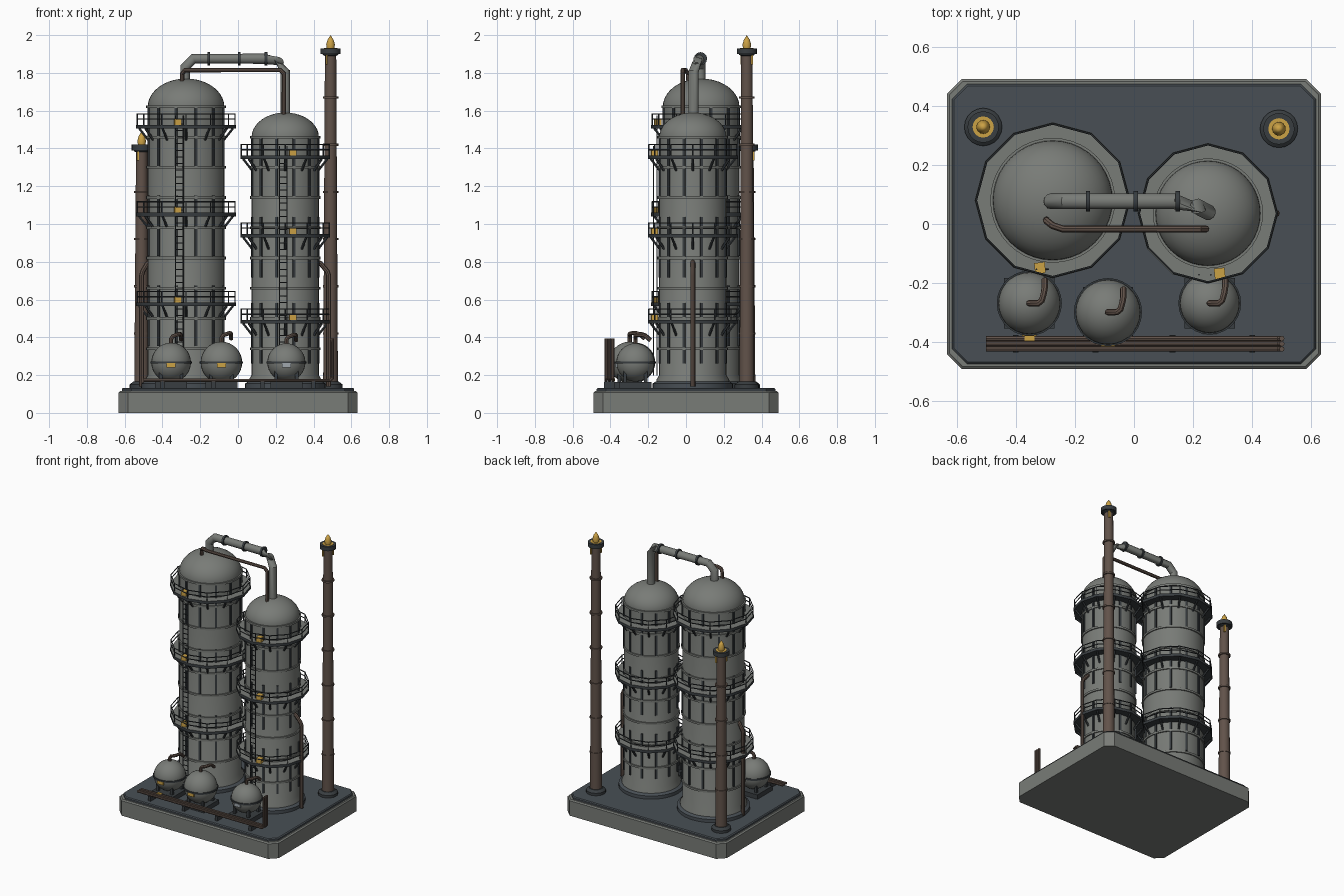
import bpy, bmesh, math
from mathutils import Vector, Matrix

if "Cube" in bpy.data.objects:
    bpy.data.objects.remove(bpy.data.objects["Cube"])


def material(name, rgb, metal=0.0):
    m = bpy.data.materials.new(name)
    m.use_nodes = True
    m.diffuse_color = (*rgb, 1)
    m.node_tree.nodes["Principled BSDF"].inputs["Base Color"].default_value = (*rgb, 1)
    return m


GREY = material("tank grey", (0.19, 0.2, 0.185))
DECK = material("deck slate", (0.065, 0.078, 0.09))
DARK = material("dark steel", (0.04, 0.047, 0.052))
BROWN = material("rusty brown", (0.12, 0.085, 0.068))
GOLD = material("gold", (0.6, 0.36, 0.06))
PALE = material("pale plate", (0.35, 0.39, 0.42))


def finish(name, bm, mats, loc=(0, 0, 0)):
    bmesh.ops.recalc_face_normals(bm, faces=bm.faces[:])
    me = bpy.data.meshes.new(name)
    bm.to_mesh(me)
    bm.free()
    return add(name, me, mats, loc)


def add(name, me, mats, loc=(0, 0, 0)):
    me.materials.clear()
    for m in mats:
        me.materials.append(m)
    me.shade_smooth()
    me.set_sharp_from_angle(angle=math.radians(32))
    ob = bpy.data.objects.new(name, me)
    ob.location = loc
    bpy.context.collection.objects.link(ob)
    return ob


def lathe(name, profile, loc, mat, segs=32, closed=False):
    """Spin an (r, z) profile around z."""
    bm = bmesh.new()
    vs = [bm.verts.new((r, 0, z)) for r, z in profile]
    ends = vs[1:] + ([vs[0]] if closed else [])
    edges = [bm.edges.new(p) for p in zip(vs, ends)]
    bmesh.ops.spin(bm, geom=vs + edges, cent=(0, 0, 0), axis=(0, 0, 1),
                   angle=math.tau, steps=segs, use_merge=True)
    bmesh.ops.remove_doubles(bm, verts=bm.verts[:], dist=1e-5)
    return finish(name, bm, [mat], loc)


def boxes(name, items, mat):
    """Boxes given as (centre, size, turn about z)."""
    bm = bmesh.new()
    for c, s, turn in items:
        mx = Matrix.Translation(c) @ Matrix.Rotation(turn, 4, "Z") @ Matrix.Diagonal((*s, 1))
        bmesh.ops.create_cube(bm, size=1, matrix=mx)
    return finish(name, bm, [mat])


def pipes(name, paths, r, mat, bend=0.0, loop=False, res=2):
    """Tubes along point paths, with corners cut by the bend length."""
    cu = bpy.data.curves.new(name, "CURVE")
    cu.dimensions, cu.bevel_depth, cu.bevel_resolution = "3D", r, res
    cu.use_fill_caps = True
    for path in paths:
        p = [Vector(q) for q in path]
        pts = [p[0]]
        for a, b, c in zip(p, p[1:], p[2:]):
            pts += [b + (a - b).normalized() * bend, b + (c - b).normalized() * bend] if bend else [b]
        pts.append(p[-1])
        sp = cu.splines.new("POLY")
        sp.points.add(len(pts) - 1)
        for v, q in zip(sp.points, pts):
            v.co = (*q, 1)
        sp.use_cyclic_u = loop
    tmp = bpy.data.objects.new(name + " path", cu)
    bpy.context.collection.objects.link(tmp)
    dg = bpy.context.evaluated_depsgraph_get()
    me = bpy.data.meshes.new_from_object(tmp.evaluated_get(dg))
    bpy.data.objects.remove(tmp)
    return add(name, me, [mat])


def slab(name, hx, hy, cut, z0, z1, bevel, mat):
    """Chamfered rectangular slab with a bevelled top."""
    bm = bmesh.new()
    xy = []
    for sx, sy in ((1, 1), (-1, 1), (-1, -1), (1, -1)):
        pair = [(sx * hx, sy * (hy - cut)), (sx * (hx - cut), sy * hy)]
        xy += pair if sx * sy > 0 else pair[::-1]
    f = bm.faces.new([bm.verts.new((x, y, z0)) for x, y in xy])
    top = bmesh.ops.extrude_face_region(bm, geom=[f])["geom"]
    bmesh.ops.translate(bm, vec=(0, 0, z1 - z0), verts=[v for v in top if isinstance(v, bmesh.types.BMVert)])
    rim = [e for e in bm.edges if all(v.co.z > z1 - 1e-4 for v in e.verts)]
    bmesh.ops.bevel(bm, geom=rim, offset=bevel, segments=1, affect="EDGES")
    return finish(name, bm, [mat])


# Foundation
slab("foundation", 0.632, 0.49, 0.05, 0, 0.115, 0.008, GREY)
slab("deck", 0.615, 0.473, 0.05, 0.11, 0.132, 0.006, DECK)


def tower(name, x, y, r, shoulder, top, out, levels, ladder_x, box_x):
    at = (x, y, 0)
    polar = lambda rad, a, z: (x + rad * math.cos(a), y + rad * math.sin(a), z)

    # Shell with a flattened dome and a footing
    arc = [i * math.pi / 20 for i in range(11)]
    dome = [(r * math.cos(a), shoulder + (top - shoulder) * math.sin(a)) for a in arc]
    lathe(name + " shell", [(r + 0.015, 0.14), (r + 0.015, 0.175), (r, 0.2)] + dome[:-1] + [(0, top)], at, GREY, 40)
    lathe(name + " footing", [(0, 0.13), (r + 0.035, 0.13), (r + 0.035, 0.155), (r + 0.02, 0.165), (0, 0.165)], at, DECK, 40)

    # Hoops and upright ribs
    z, i = shoulder, 0
    while z > 0.22:
        lathe(f"{name} hoop {i}", [(r - 0.01, z - 0.007), (r + 0.008, z - 0.007),
              (r + 0.008, z + 0.007), (r - 0.01, z + 0.007)], at, GREY, 40, True)
        z, i = z - 0.16, i + 1
    ribs = []
    for z in levels:
        lo, hi = max(z - 0.22, 0.2), min(z + 0.1, shoulder)
        for k in range(12):
            a = (k + 0.5) * math.tau / 12
            ribs.append((polar(r + 0.001, a, (lo + hi) / 2), (0.012, 0.014, hi - lo), a))
    boxes(name + " ribs", ribs, DARK)

    # Walkways with railings and brackets
    corners = [k * math.tau / 12 for k in range(12)]
    rails, posts, struts = [], [], []
    for i, z in enumerate(levels):
        plate = lathe(f"{name} walkway {i}", [(r - 0.005, z - 0.01), (out, z - 0.01),
                      (out, z + 0.01), (r - 0.005, z + 0.01)], at, GREY, 12, True)
        plate.data.materials.append(DARK)
        for f in plate.data.polygons:
            f.material_index = 0 if f.normal.z > 0.5 else 1
        for h in (0.04, 0.068):
            rails.append([polar(out - 0.005, a, z + h) for a in corners])
        for a in corners:
            posts.append([polar(out - 0.005, a, z), polar(out - 0.005, a, z + 0.068)])
            struts.append([polar(out - 0.015, a, z - 0.008), polar(r - 0.003, a, z - 0.07)])
    pipes(name + " rails", rails, 0.0035, DARK, loop=True, res=1)
    pipes(name + " rail posts", posts, 0.0035, DARK, res=1)
    pipes(name + " brackets", struts, 0.007, DARK, res=1)

    # Ladder and gold control boxes
    ly, lo, hi = y - r - 0.03, 0.2, levels[0] + 0.06
    sides = [[(ladder_x + s, ly, lo), (ladder_x + s, ly, hi)] for s in (-0.02, 0.02)]
    rungs = [[(ladder_x - 0.02, ly, lo + 0.035 * k), (ladder_x + 0.02, ly, lo + 0.035 * k)]
             for k in range(int((hi - lo) / 0.035))]
    pipes(name + " ladder", sides + rungs, 0.003, DARK, res=1)
    boxes(name + " control boxes", [((box_x, y - (r + out) / 2 + 0.005, z + 0.026), (0.036, 0.036, 0.032), 0.1)
                                    for z in levels], GOLD)


tower("tall tower", -0.275, 0.08, 0.203, 1.62, 1.77, 0.264, (1.515, 1.05, 0.575), -0.31, -0.318)
tower("short tower", 0.25, 0.036, 0.178, 1.46, 1.59, 0.238, (1.353, 0.938, 0.482), 0.24, 0.29)


def stack(name, x, y, top):
    at = (x, y, 0)
    # Base, tapering pipe, collars, cap and flame
    lathe(name + " base", [(0, 0.13), (0.064, 0.13), (0.064, 0.15), (0.045, 0.165), (0, 0.165)], at, DARK, 20)
    lathe(name + " pipe", [(0.039, 0.15), (0.03, top - 0.1)], at, BROWN, 20)
    z, i = 0.42, 0
    while z < top - 0.15:
        lathe(f"{name} collar {i}", [(0.03, z - 0.006), (0.041, z - 0.006), (0.041, z + 0.006), (0.03, z + 0.006)],
              at, BROWN, 20, True)
        z, i = z + 0.25, i + 1
    lathe(name + " cap", [(0.03, top - 0.11), (0.04, top - 0.105), (0.042, top - 0.1), (0.053, top - 0.1),
          (0.053, top - 0.07), (0.04, top - 0.07), (0, top - 0.075)], at, DARK, 20)
    lathe(name + " flame", [(0.036, top - 0.074), (0.036, top - 0.069), (0.02, top - 0.069),
          (0.023, top - 0.05), (0.016, top - 0.025), (0, top)], at, GOLD, 16)
    boxes(name + " igniter", [((x - 0.02, y - 0.028, top - 0.13), (0.01, 0.012, 0.05), 0),
                              ((x + 0.02, y + 0.028, top - 0.13), (0.01, 0.012, 0.05), 0)], GOLD)


stack("tall stack", 0.49, 0.322, 2.0)
stack("short stack", -0.51, 0.328, 1.49)

# Overhead pipes joining the two domes
pipes("overhead pipe", [[(-0.28, 0.077, 1.74), (-0.28, 0.077, 1.875), (0.18, 0.077, 1.875),
                         (0.25, 0.04, 1.85), (0.25, 0.04, 1.56)]], 0.027, GREY, 0.045, res=4)
for i, x in enumerate((-0.155, 0.006, 0.148)):
    pipes(f"overhead clamp {i}", [[(x - 0.007, 0.077, 1.875), (x + 0.007, 0.077, 1.875)]], 0.035, DARK, res=4)
pipes("overhead brown pipe", [[(-0.296, 0.015, 1.73), (-0.296, 0.01, 1.815), (-0.26, -0.017, 1.815),
                               (0.243, -0.017, 1.815), (0.243, -0.017, 1.55)]], 0.012, BROWN, 0.02)

# Downpipes on the outer sides of the towers
pipes("downpipes", [[(0.4, 0.036, 0.8), (0.43, 0.036, 0.8), (0.48, 0.036, 0.74), (0.48, 0.036, 0.14)],
                    [(-0.45, 0.08, 0.8), (-0.475, 0.08, 0.8), (-0.51, 0.08, 0.74), (-0.51, 0.08, 0.14)]],
      0.013, BROWN, 0.012)

# Ball tanks on plinths
for i, (x, y, r, plate) in enumerate(((-0.354, -0.268, 0.105, GOLD), (-0.088, -0.298, 0.11, GOLD),
                                      (0.256, -0.268, 0.101, PALE))):
    name, z = f"ball tank {i}", 0.267
    arc = [-math.pi / 2 + k * math.pi / 16 for k in range(17)]
    lathe(name, [(abs(r * math.cos(a)), r * math.sin(a)) for a in arc], (x, y, z), GREY, 28)
    lathe(name + " belt", [(r - 0.01, -0.006), (r + 0.005, -0.006), (r + 0.005, 0.006), (r - 0.01, 0.006)],
          (x, y, z), DARK, 28, True)
    boxes(name + " plinth", [((x, y, 0.147), (0.17, 0.17, 0.034), 0)], DARK)
    legs = [(sx * 0.055, sy * 0.055) for sx in (-1, 1) for sy in (-1, 1)]
    boxes(name + " legs", [((x + a, y + b, 0.19), (0.018, 0.018, 0.07), 0) for a, b in legs], DARK)
    boxes(name + " plate", [((x, y - r - 0.001, 0.252), (0.048, 0.009, 0.022), 0)], plate)
    pipes(name + " outlet", [[(x, y, z + r - 0.01), (x, y, z + r + 0.03), (x + 0.04, y, z + r + 0.045),
                              (x + 0.052, y + 0.045, z + r + 0.045), (x + 0.052, y + 0.08, z + r + 0.015)]],
          0.011, BROWN, 0.01)

# Front pipe rack with risers at one end
pipes("pipe rack", [[(-0.5, y, 0.172), (0.5, y, 0.172), (0.5, y, 0.395)] for y in (-0.387, -0.405, -0.423)],
      0.009, BROWN, 0.012)
boxes("rack supports", [((x, -0.405, 0.148), (0.02, 0.06, 0.034), 0) for x in (-0.4, -0.13, 0.13, 0.4)], DARK)
boxes("rack valve", [((-0.353, -0.385, 0.176), (0.034, 0.02, 0.014), 0)], GOLD)
